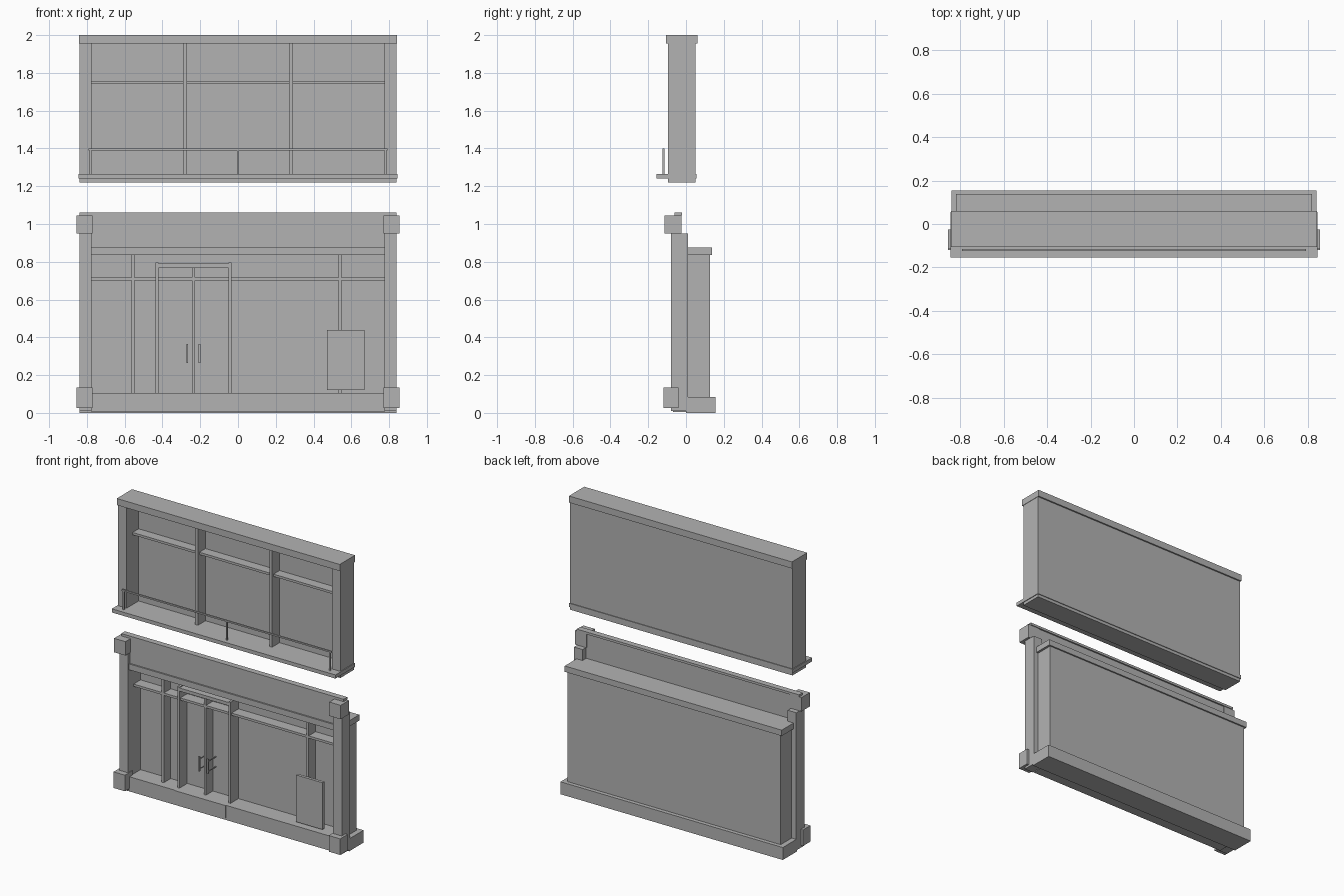
import bpy

default = bpy.data.objects.get("Cube")
if default:
    bpy.data.objects.remove(default, do_unlink=True)

grey = bpy.data.materials.new("plain grey")
grey.use_nodes = True
grey_value = [0.45] * 3 + [1]
grey.diffuse_color = grey_value
grey.node_tree.nodes["Principled BSDF"].inputs["Base Color"].default_value = grey_value


def box(name, left, right, front, back, bottom, top):
    """Box between six named limits."""
    bpy.ops.mesh.primitive_cube_add(size=1)
    part = bpy.context.object
    part.name = name
    part.data.materials.append(grey)
    limits = ((left, right), (front, back), (bottom, top))
    for vertex in part.data.vertices:
        for axis, (low, high) in enumerate(limits):
            vertex.co[axis] = high if vertex.co[axis] > 0 else low


def wide(name, half, front, back, bottom, top):
    """Box spanning the facade evenly about its centre."""
    box(name, -half, half, front, back, bottom, top)


def pair(name, inner, outer, front, back, bottom, top):
    """Matching boxes at both ends of the facade."""
    box("left_" + name, inner, outer, front, back, bottom, top)
    box("right_" + name, -outer, -inner, front, back, bottom, top)


def post(name, centre, width, front, back, bottom, top):
    """Upright about a centre line."""
    box(name, centre - width / 2, centre + width / 2, front, back, bottom, top)


# Shared measures
edge = 0.84
opening = 0.775
bar = 0.016
lip = 0.005

# Upper storey shell
upper_front = -0.095
upper_back = 0.05
upper_glass = upper_back - bar
upper_foot = 1.22
ledge_bottom = 1.24
ledge_top = 1.265
cornice_bottom = 1.955
roof_top = 2
wide("upper_base", edge, upper_front, upper_back, upper_foot, ledge_bottom)
wide("upper_ledge", edge + lip, -0.155, upper_back + lip, ledge_bottom, ledge_top)
pair("upper_column", opening, edge, upper_front, upper_back, ledge_top, cornice_bottom)
wide("upper_window_wall", opening, upper_glass, upper_back, ledge_top, cornice_bottom)
wide("upper_cornice", edge + lip / 2, upper_front - 2 * lip, upper_back + 2 * lip,
     cornice_bottom, roof_top)

# Upper window bars
for x in (-0.28, 0.28):
    post("upper_mullion", x, bar + lip, upper_front / 2, upper_glass, ledge_top, cornice_bottom)
transom = 1.75
wide("upper_transom", opening, upper_front / 3, upper_glass, transom - bar / 2, transom + bar / 2)

# Balcony railing
rail = -0.12
rail_top = 1.4
rail_bottom = rail_top - 2 * lip
wide("handrail", opening + bar, rail - lip, rail + lip, rail_bottom, rail_top)
for side in (-1, 0, 1):
    post("railing_post", side * (opening + lip), 2 * lip, rail - lip, rail + lip,
         ledge_top, rail_bottom)

# Lower storey pillars with corner blocks
pillar_front = -0.08
pillar_back = 0.01
pillar_top = 0.95
block_top = 1.045
block_back = -0.025
pair("lower_pillar", opening, edge, pillar_front, pillar_back, 2 * lip, pillar_top)
pair("top_block", opening - lip, edge + bar, -0.115, block_back, pillar_top, block_top)
pair("foot_block", opening - lip, edge + bar, rail, pillar_front / 2, -block_back, 0.135)

# Sign board, cap and lintel
roof_bottom = 0.835
rear_roof_top = 0.875
cap_front = -0.06
wide("sign_board", opening, cap_front, block_back - lip, rear_roof_top, block_top)
wide("sign_cap", edge, cap_front, block_back + lip, block_top, block_top + bar)
wide("lintel", opening, cap_front - 2 * lip, pillar_back, roof_bottom, rear_roof_top)

# Rear volume: base, floor, walls and roof
base_top = 0.085
floor_top = 0.105
shop_glass = 0.055
wall_back = 0.128
wall_edge = 0.805
wide("rear_base", edge, 0, 0.155, 0, base_top)
wide("front_sill", opening, cap_front - 2 * lip, pillar_back, lip, floor_top)
wide("shop_floor", wall_edge, pillar_back, 0.11, base_top, floor_top)
wide("shop_window_wall", wall_edge, shop_glass, wall_back, base_top, roof_bottom)
pair("rear_side_wall", opening, wall_edge, pillar_back, shop_glass, floor_top, roof_bottom)
wide("rear_roof", edge - 4 * lip, pillar_back, wall_back + 2 * lip, roof_bottom, rear_roof_top)

# Double door with jambs, head, centre bar and step
jambs = (-0.43, -0.043)
door_centre = sum(jambs) / 2
bar_front = -0.02
jamb_front = bar_front - 2 * lip
head_bottom = 0.768
head_top = 0.79
for x in jambs:
    post("door_jamb", x, bar, jamb_front, shop_glass, floor_top, head_top + lip)
box("door_head", *jambs, jamb_front, shop_glass, head_bottom, head_top)
post("door_centre_bar", door_centre, bar, bar_front, shop_glass, floor_top, head_bottom)
box("door_step", *jambs, cap_front - 3 * lip, cap_front, -bar_front, floor_top)

# Handles held off the doors by brackets
handle_bottom = 0.265
handle_top = 0.365
for side in (-1, 1):
    x = door_centre + side * 2 * bar
    post("door_handle", x, 2 * lip, jamb_front - 2 * lip, jamb_front, handle_bottom, handle_top)
    for z in (handle_bottom + bar, handle_top - bar):
        post("handle_bracket", x, lip, jamb_front, shop_glass, z - lip, z)

# Shop window bars
for x in (-0.555, 0.54):
    post("shop_mullion", x, bar, bar_front, shop_glass, floor_top, roof_bottom)
shop_transom = 0.71
wide("shop_transom", opening, bar_front, shop_glass, shop_transom - bar / 2, shop_transom + bar / 2)

# Notice panel
box("notice_panel", 0.47, 0.67, -0.045, block_back, 0.12, 0.44)
